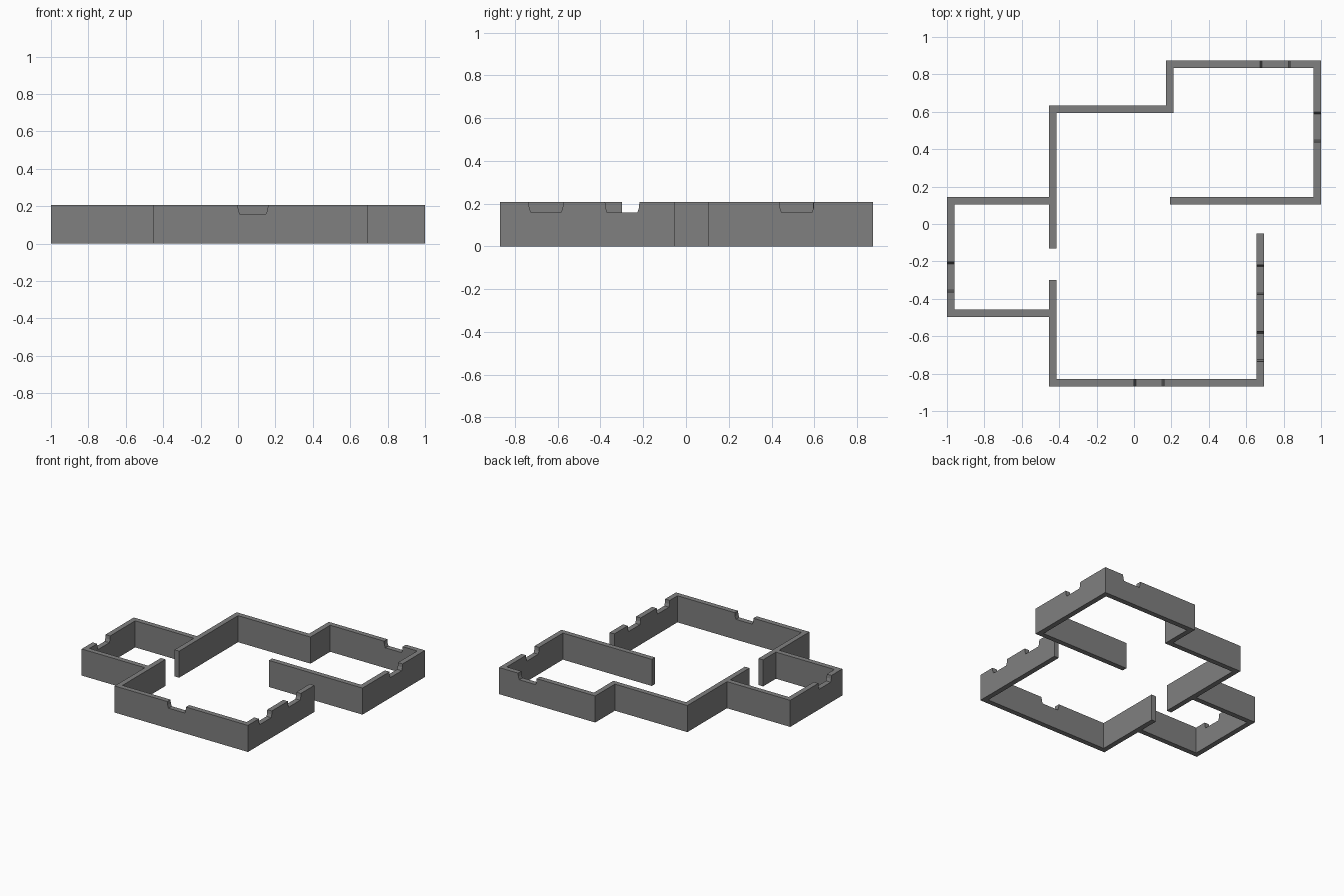
import bpy, bmesh

if "Cube" in bpy.data.objects:
    bpy.data.objects.remove(bpy.data.objects["Cube"])

T, H = 0.04, 0.207      # wall thickness, wall height
SILL = 0.158            # height of the window notch floor

grey = bpy.data.materials.new("wall grey")
grey.diffuse_color = (0.216, 0.216, 0.216, 1)
grey.use_nodes = True
grey.node_tree.nodes["Principled BSDF"].inputs["Base Color"].default_value = grey.diffuse_color


def wall(name, axis, start, end, side, notches=()):
    """Wall along an axis; side is its lower edge on the other axis.
    Each notch start cuts a tapered window recess into the top."""
    profile = [(start, 0), (end, 0), (end, H)]
    for n in sorted(notches, reverse=True):
        profile += [(n + 0.16, H), (n + 0.158, SILL + 0.022), (n + 0.150, SILL),
                    (n + 0.010, SILL), (n + 0.002, SILL + 0.022), (n, H)]
    profile.append((start, H))
    bm = bmesh.new()
    if axis == "x":
        verts = [bm.verts.new((a, side, z)) for a, z in profile]
        push = (0, T, 0)
    else:
        verts = [bm.verts.new((side, a, z)) for a, z in profile]
        push = (T, 0, 0)
    face = bm.faces.new(verts)
    ext = bmesh.ops.extrude_face_region(bm, geom=[face], use_keep_orig=True)
    moved = [g for g in ext["geom"] if isinstance(g, bmesh.types.BMVert)]
    bmesh.ops.translate(bm, vec=push, verts=moved)
    bmesh.ops.recalc_face_normals(bm, faces=bm.faces)
    mesh = bpy.data.meshes.new(name)
    bm.to_mesh(mesh)
    bm.free()
    mesh.materials.append(grey)
    bpy.context.collection.objects.link(bpy.data.objects.new(name, mesh))


# small left room
wall("left_room_outer_wall", "y", -0.497, 0.145, -1.0, [-0.363])
wall("left_room_back_wall", "x", -0.96, -0.455, 0.105)
wall("left_room_front_wall", "x", -0.96, -0.455, -0.497)

# divider with doorway
wall("divider_back", "y", -0.132, 0.633, -0.455)
wall("divider_front", "y", -0.87, -0.30, -0.455)

# main room
wall("main_front_wall", "x", -0.415, 0.655, -0.87, [0.0])
wall("main_right_wall", "y", -0.87, -0.052, 0.655, [-0.735, -0.378])
wall("main_back_wall", "x", -0.415, 0.17, 0.593)

# back right room
wall("back_room_left_wall", "y", 0.593, 0.875, 0.17)
wall("back_room_back_wall", "x", 0.21, 0.96, 0.835, [0.675])
wall("back_room_right_wall", "y", 0.105, 0.875, 0.96, [0.438])
wall("back_room_front_wall", "x", 0.193, 0.96, 0.105)
